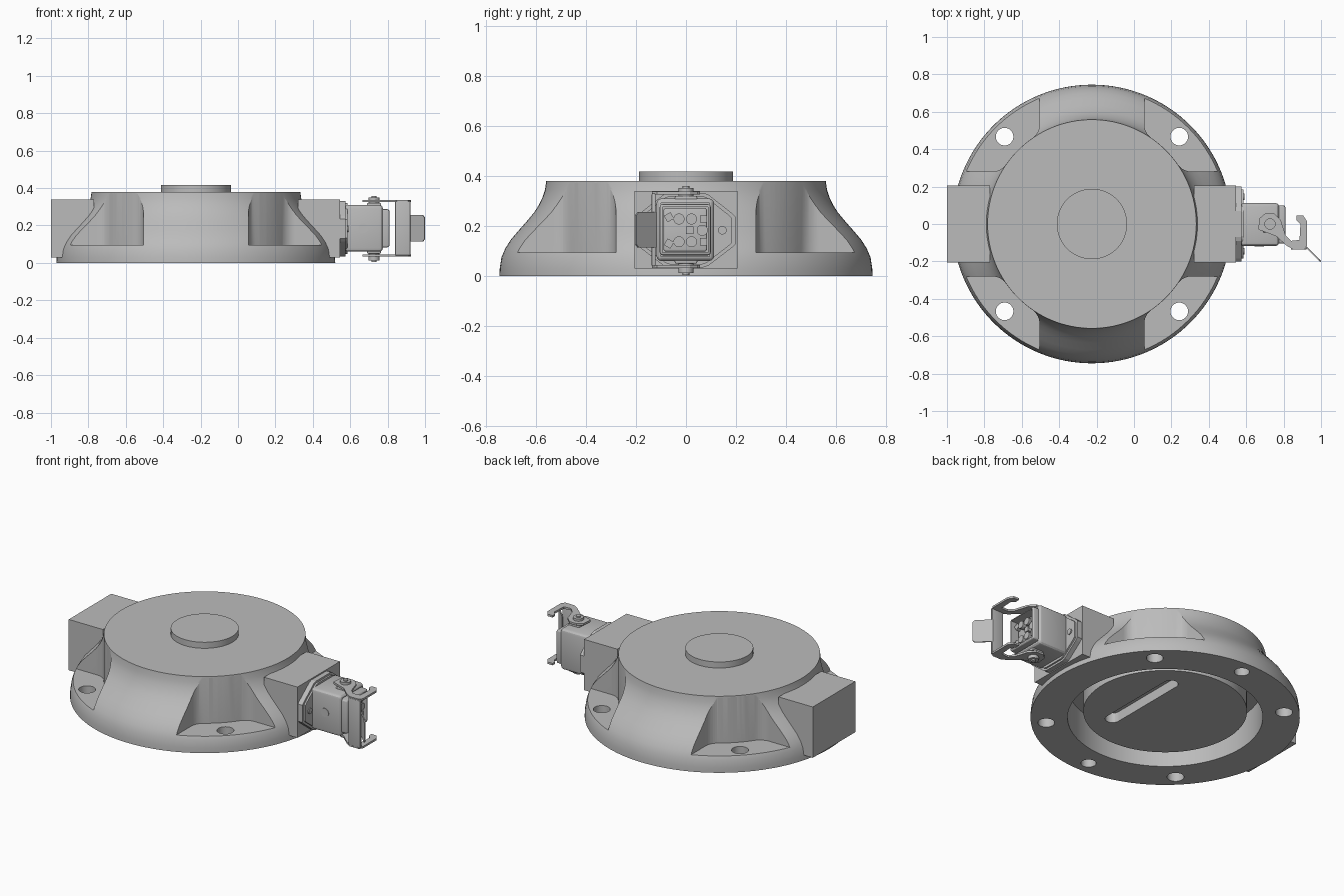
import bpy, bmesh
from math import sin, cos, pi, radians, sqrt, atan2
from mathutils import Matrix, Vector

cube = bpy.data.objects.get("Cube")
if cube:
    bpy.data.objects.remove(cube, do_unlink=True)

grey = bpy.data.materials.new("cast grey")
grey.use_nodes = True
grey.diffuse_color = (0.5, 0.5, 0.5, 1)
grey.node_tree.nodes["Principled BSDF"].inputs["Base Color"].default_value = (0.5, 0.5, 0.5, 1)
CX = -0.225  # axis of the round body


def finish(name, bm):
    bmesh.ops.recalc_face_normals(bm, faces=bm.faces)
    me = bpy.data.meshes.new(name)
    bm.to_mesh(me)
    bm.free()
    me.materials.append(grey)
    ob = bpy.data.objects.new(name, me)
    bpy.context.collection.objects.link(ob)
    return ob


def activate(ob):
    bpy.ops.object.select_all(action='DESELECT')
    ob.select_set(True)
    bpy.context.view_layer.objects.active = ob


def smooth(ob):
    activate(ob)
    bpy.ops.object.shade_smooth_by_angle(angle=radians(28))
    return ob


def prism(name, pts, lo, hi, axis='z'):
    """Extrude an outline: (x, y) along z, or (y, z) along x."""
    bm = bmesh.new()
    place = (lambda a, b: (a, b, lo)) if axis == 'z' else (lambda a, b: (lo, a, b))
    face = bm.faces.new([bm.verts.new(place(*p)) for p in pts])
    ext = bmesh.ops.extrude_face_region(bm, geom=[face])
    step = Vector((0, 0, hi - lo)) if axis == 'z' else Vector((hi - lo, 0, 0))
    bmesh.ops.translate(bm, verts=[v for v in ext['geom'] if isinstance(v, bmesh.types.BMVert)], vec=step)
    return finish(name, bm)


def box(name, x, y, z, bevel=0):
    ob = prism(name, [(x[0], y[0]), (x[1], y[0]), (x[1], y[1]), (x[0], y[1])], *z)
    if bevel:
        activate(ob)
        m = ob.modifiers.new("round", 'BEVEL')
        m.width, m.segments = bevel, 3
        bpy.ops.object.modifier_apply(modifier=m.name)
        smooth(ob)
    return ob


def disc(name, a, b, r, lo, hi, axis='z', n=40):
    pts = [(a + r * cos(2 * pi * i / n), b + r * sin(2 * pi * i / n)) for i in range(n)]
    return smooth(prism(name, pts, lo, hi, axis))


def cut(ob, tool):
    activate(ob)
    m = ob.modifiers.new("cut", 'BOOLEAN')
    m.operation, m.solver, m.object = 'DIFFERENCE', 'EXACT', tool
    bpy.ops.object.modifier_apply(modifier=m.name)
    bpy.data.objects.remove(tool, do_unlink=True)


# Round body: bell-shaped outside, ring groove around a recessed hub underneath
profile = [(0, .04), (.453, .04), (.453, .2), (.54, .2), (.54, 0), (.745, 0), (.744, .03),
           (.737, .075), (.722, .11), (.7, .145), (.672, .178), (.635, .22), (.606, .255),
           (.587, .285), (.573, .315), (.563, .345), (.558, .38), (0, .38)]
bm = bmesh.new()
vs = [bm.verts.new((r, 0, z)) for r, z in profile]
es = [bm.edges.new(p) for p in zip(vs, vs[1:])]
bmesh.ops.spin(bm, geom=vs + es, cent=(0, 0, 0), axis=(0, 0, 1), angle=2 * pi, steps=128)
bmesh.ops.remove_doubles(bm, verts=bm.verts, dist=0.0005)
bmesh.ops.translate(bm, verts=bm.verts, vec=(CX, 0, 0))
body = finish("round_body", bm)

# Four corner pockets with filleted walls, each with a bolt hole
R, W, F = 0.559, 0.28, 0.09
c = (W + F, sqrt((R + F) ** 2 - (W + F) ** 2))
a = atan2(c[1], c[0])
fillet = [(c[0] + F * cos(pi + a * i / 8), c[1] + F * sin(pi + a * i / 8)) for i in range(9)]
wall = [(R * cos(a + (pi / 2 - 2 * a) * i / 8), R * sin(a + (pi / 2 - 2 * a) * i / 8)) for i in range(1, 8)]
outline = [(W, 1)] + fillet + wall + [(y, x) for x, y in reversed(fillet)] + [(1, W), (1, 1)]
for sx in (1, -1):
    for sy in (1, -1):
        cut(body, prism("pocket", [(CX + sx * x, sy * y) for x, y in outline], .095, .6))
        cut(body, disc("bolt_hole", CX + sx * .467, sy * .467, .047, -.1, .3))
for sy in (1, -1):
    cut(body, disc("blind_hole", CX, sy * .66, .042, -.1, .06))

# Rounded slot in the underside of the hub
slot = [(CX + .17 + .042 * cos(t * pi / 12), s * .25 + .042 * sin(t * pi / 12))
        for s, t0 in ((1, 0), (-1, 12)) for t in range(t0, t0 + 13)]
cut(body, prism("slot", slot, 0, .1))
smooth(body)

# Centre cap and the two side arms
disc("centre_cap", CX, 0, .188, .375, .417, n=96)
box("right_arm", (-1, CX - .545), (-.205, .205), (.03, .34))
box("left_arm", (CX + .545, .545), (-.205, .205), (.03, .34))

# Connector mounting flange with screws
half = [(.2, .13), (.2, .235), (.185, .25), (.09, .325), (.07, .332)]
hexa = half + [(-y, z) for y, z in reversed(half)]
hexa += [(-.185, .115), (-.09, .042), (-.07, .035), (.07, .035), (.09, .042), (.185, .115)]
prism("connector_flange", hexa, .54, .575, 'x')
prism("flange_rim", [(y * .92, .183 + (z - .183) * .92) for y, z in hexa], .57, .585, 'x')
for s in (1, -1):
    disc("flange_screw", s * .145, .183, .017, .58, .592, 'x', 16)

# Connector housing: open shell, lip and contact insert
shell = box("connector_housing", (.57, .775), (-.118, .112), (.06, .31), .02)
cut(shell, box("hollow", (.62, .9), (-.1, .094), (.078, .292)))
smooth(shell)
lip = box("housing_lip", (.74, .81), (-.105, .099), (.083, .287), .012)
cut(lip, box("hollow", (.7, .9), (-.093, .087), (.095, .275)))
smooth(lip)
box("contact_insert", (.6, .765), (-.09, .084), (.098, .272), .01)
disc("housing_side_screw", 0, 0, .026, -.003, .003).matrix_world = \
    Matrix.Translation((.67, -.118, .185)) @ Matrix.Rotation(pi / 2, 4, 'X')
for y, z in ((-.028, .228), (.022, .228), (-.028, .137), (.022, .137), (.065, .183)):
    disc("round_contact", y, z, .022, .75, .795, 'x', 20)
for y, z, tilt in ((.07, .228, 0), (.07, .137, 0), (.015, .183, 0), (-.068, .235, 30), (-.068, .13, -30)):
    d = [radians(tilt + 45 + 90 * k) for k in range(4)]
    prism("square_contact", [(y + .021 * cos(t), z + .021 * sin(t)) for t in d], .75, .79, 'x')

# Locking lever: two hooked side arms, cross plate and finger tab
arm = [(.665, -.03), (.67, .03), (.7, .055), (.75, .055), (.785, .02), (.81, -.06), (.84, -.09),
       (.885, -.085), (.89, 0), (.87, .02), (.87, .045), (.905, .045), (.925, .015),
       (.925, -.115), (.91, -.135), (.85, -.135), (.815, -.115), (.76, -.065)]
for s in (1, -1):
    z = .185 + s * .146
    prism("lever_side", arm, z - .006, z + .006)
    disc("lever_pivot", .727, 0, .03, z - .026, z + .02, n=24)
    disc("lever_stud", .727, 0, .013, z - .035, z + .028, n=16)
    box("pivot_block", (.69, .765), (-.045, .045), sorted((.185 + s * .115, .185 + s * .135)), .006)
box("lever_cross_plate", (.84, .922), (-.137, -.122), (.04, .33), .004)

# Finger tab slants outward with rounded free corners
bm = bmesh.new()
tab = [(0, .115), (.1, .115), (.113, .127), (.113, .243), (.1, .255), (0, .255)]
u = Vector((1, -1, 0)).normalized()
face = bm.faces.new([bm.verts.new(Vector((.916, -.124, z)) + u * d) for d, z in tab])
ext = bmesh.ops.extrude_face_region(bm, geom=[face])
bmesh.ops.translate(bm, verts=[v for v in ext['geom'] if isinstance(v, bmesh.types.BMVert)], vec=(.004, .006, 0))
finish("lever_finger_tab", bm)
